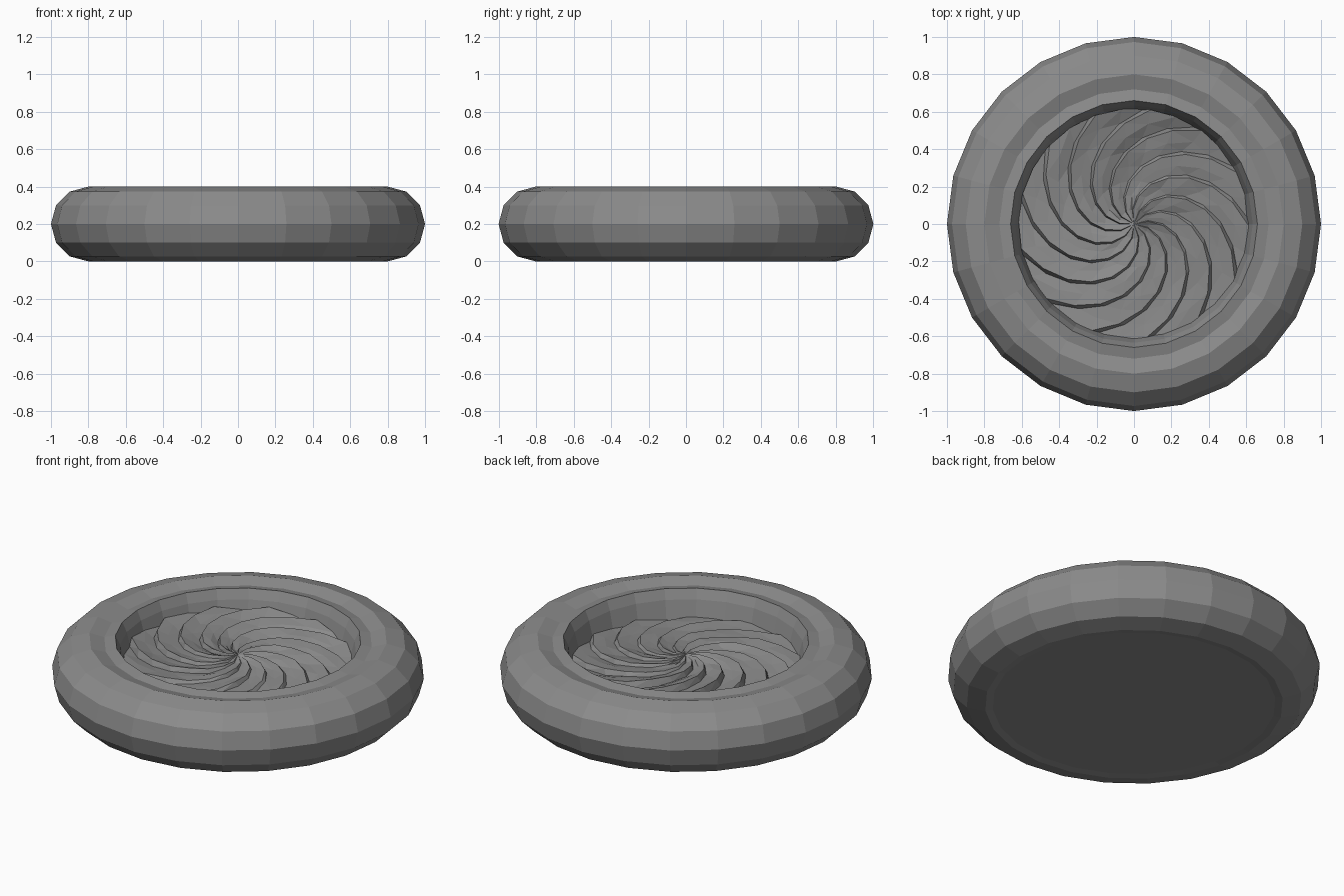
import bpy, bmesh, math, random
from mathutils import Vector

if "Cube" in bpy.data.objects:
    bpy.data.objects.remove(bpy.data.objects["Cube"])

random.seed(4)

grey = bpy.data.materials.new("stone grey")
grey.diffuse_color = (0.26, 0.26, 0.26, 1)
grey.use_nodes = True
grey.node_tree.nodes["Principled BSDF"].inputs["Base Color"].default_value = grey.diffuse_color


def finish(name, bm):
    bmesh.ops.recalc_face_normals(bm, faces=bm.faces)
    mesh = bpy.data.meshes.new(name)
    bm.to_mesh(mesh)
    bm.free()
    mesh.materials.append(grey)
    obj = bpy.data.objects.new(name, mesh)
    bpy.context.collection.objects.link(obj)
    return obj


def bridge(bm, a, b):
    n = len(a)
    for i in range(n):
        j = (i + 1) % n
        bm.faces.new((a[i], a[j], b[j], b[i]))


# Round ring body with a low inner lip, closed by a flat base
SIDES = 24
profile = [(0.60, 0.20), (0.635, 0.335), (0.66, 0.39), (0.72, 0.377),
           (0.80, 0.40), (0.90, 0.373), (0.973, 0.30), (1.0, 0.20),
           (0.973, 0.10), (0.90, 0.027), (0.80, 0.0), (0.76, 0.006)]
bm = bmesh.new()
rings = []
for r, z in profile:
    rings.append([bm.verts.new((r * math.cos(math.tau * i / SIDES),
                                r * math.sin(math.tau * i / SIDES), z))
                  for i in range(SIDES)])
for a, b in zip(rings, rings[1:]):
    bridge(bm, a, b)
bm.faces.new(rings[-1])
bm.faces.new(rings[0])
finish("ring_body", bm)

# Swirling filling: twisted spokes, each arm rises slowly and then drops
ARMS, RINGS, R = 13, 8, 0.617
STEP = [(0.0, 0.0), (0.4, 0.5), (0.88, 1.0)]
jitter = [random.uniform(0.4, 1.3) for _ in range(ARMS)]
bm = bmesh.new()
centre = bm.verts.new((0, 0, 0.305))
rings = []
for k in range(1, RINGS + 1):
    t = k / RINGS
    ring = []
    for arm in range(ARMS):
        for part, rise in STEP:
            ang = math.tau * (arm + part) / ARMS - 1.9 * t
            x, y = R * t * math.cos(ang), R * t * math.sin(ang)
            z = 0.295 - 0.035 * t * t + 0.03 * (y - x)
            z += (rise - 0.5) * 0.04 * jitter[arm] * min(1, 0.3 + t)
            z += random.uniform(-0.005, 0.005)
            ring.append(bm.verts.new((x, y, z)))
    rings.append(ring)
n = len(rings[0])
for i in range(n):
    bm.faces.new((centre, rings[0][i], rings[0][(i + 1) % n]))
for a, b in zip(rings, rings[1:]):
    bridge(bm, a, b)
bmesh.ops.triangulate(bm, faces=bm.faces)
swirl = finish("swirl_filling", bm)
# make sure the open sheet faces upward
if sum(p.normal.z for p in swirl.data.polygons) < 0:
    swirl.data.flip_normals()
